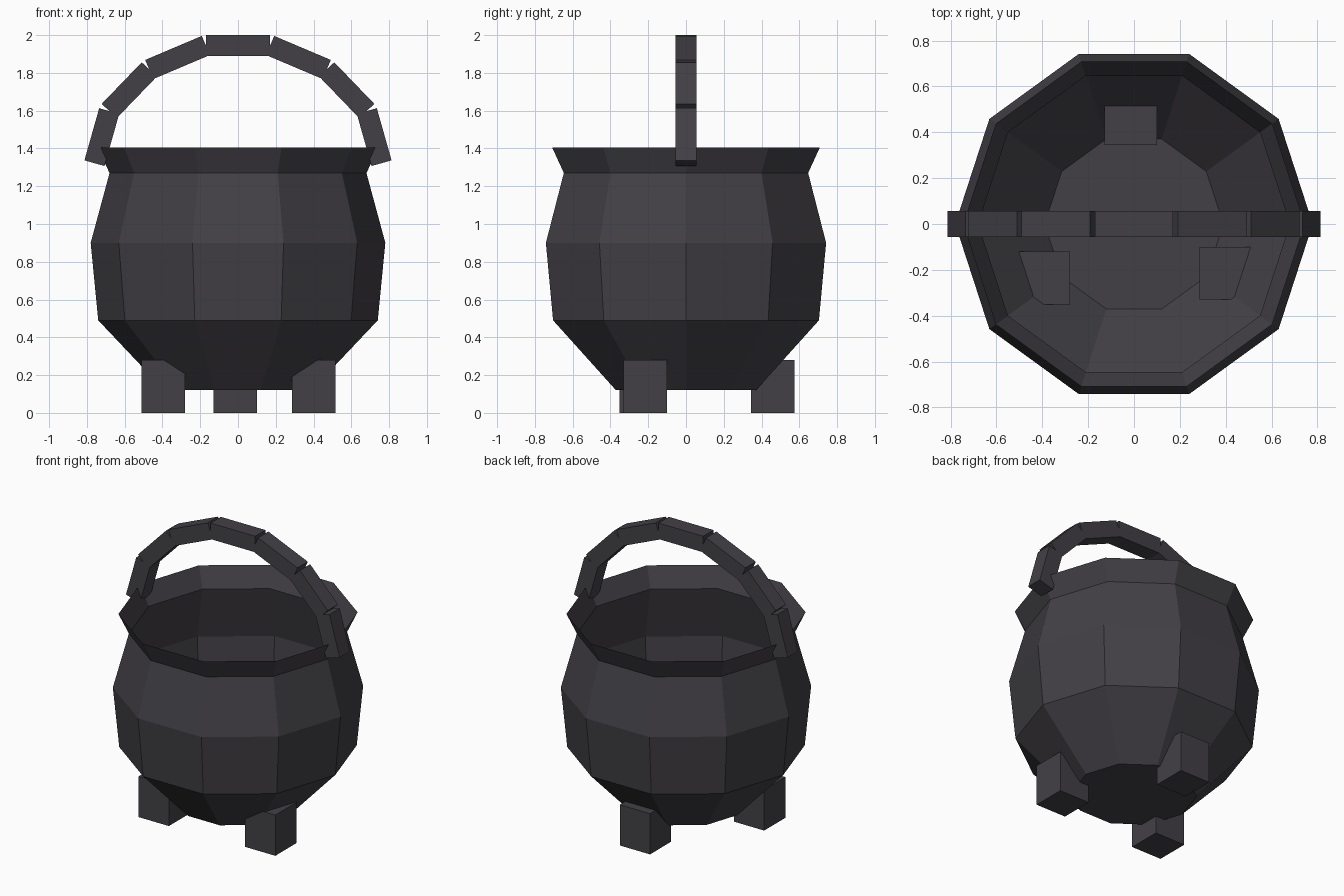
import bpy, bmesh, math
from mathutils import Matrix, Vector

if "Cube" in bpy.data.objects:
    bpy.data.objects.remove(bpy.data.objects["Cube"])

iron = bpy.data.materials.new("dark iron")
iron.diffuse_color = (0.055, 0.051, 0.060, 1)
iron.use_nodes = True
iron.node_tree.nodes["Principled BSDF"].inputs["Base Color"].default_value = iron.diffuse_color


def make_object(name, bm):
    mesh = bpy.data.meshes.new(name)
    bm.to_mesh(mesh)
    bm.free()
    mesh.materials.append(iron)
    obj = bpy.data.objects.new(name, mesh)
    bpy.context.collection.objects.link(obj)
    return obj


def add_box(bm, matrix, size):
    bmesh.ops.create_cube(bm, size=1, matrix=matrix @ Matrix.Diagonal((*size, 1)))


# Pot: ten-sided open shell, lathed from (radius, height) with a flared rim
SIDES = 10
profile = [(0.39, 0.12), (0.74, 0.49), (0.78, 0.90), (0.68, 1.27), (0.745, 1.405)]
bm = bmesh.new()
rings = []
for r, z in profile:
    rings.append([bm.verts.new((r * math.cos(math.tau * i / SIDES),
                                r * math.sin(math.tau * i / SIDES), z))
                  for i in range(SIDES)])
for low, high in zip(rings, rings[1:]):
    for i in range(SIDES):
        j = (i + 1) % SIDES
        bm.faces.new((low[i], low[j], high[j], high[i]))
bm.faces.new(rings[0][::-1])
make_object("pot", bm)

# Feet: three blocks that poke through the sloping base
feet = {"foot_left": (-0.395, -0.236), "foot_right": (0.40, -0.215),
        "foot_back": (-0.014, 0.46)}
for name, (x, y) in feet.items():
    bm = bmesh.new()
    add_box(bm, Matrix.Translation((x, y, 0.14)), (0.23, 0.23, 0.28))
    make_object(name, bm)

# Handle: straight bars following an arch, mirrored about x = 0
half = [(0.17, 1.945), (0.470, 1.818), (0.682, 1.598), (0.760, 1.322)]
path = [(-x, z) for x, z in reversed(half)] + half
bm = bmesh.new()
for (x0, z0), (x1, z1) in zip(path, path[1:]):
    a, b = Vector((x0, 0, z0)), Vector((x1, 0, z1))
    d = b - a
    turn = Matrix.Rotation(-math.atan2(d.z, d.x), 4, 'Y')
    add_box(bm, Matrix.Translation((a + b) / 2) @ turn, (d.length, 0.112, 0.11))
make_object("handle", bm)
